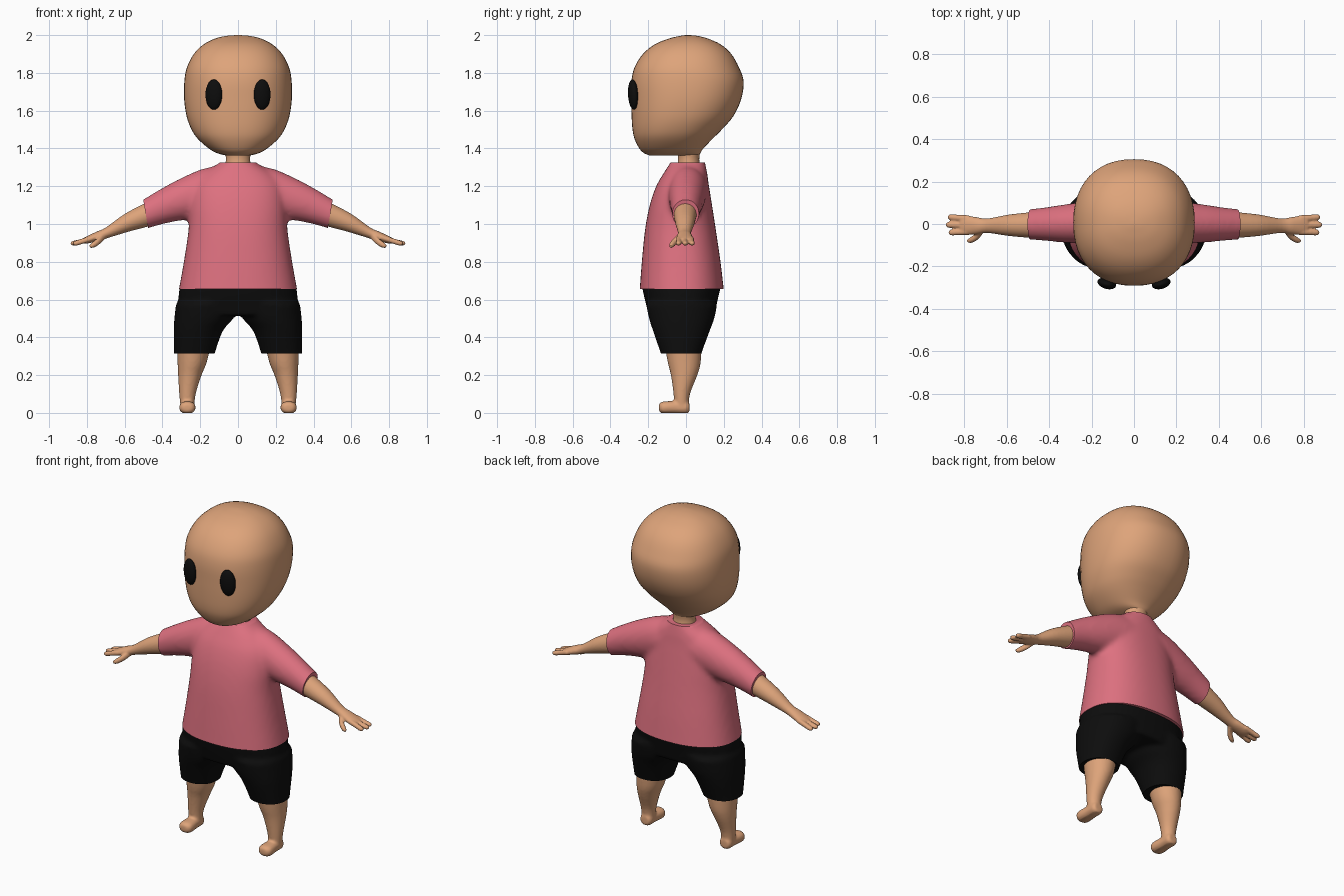
import bpy, bmesh, math
from mathutils import Vector

X, Y, Z = Vector((1, 0, 0)), Vector((0, 1, 0)), Vector((0, 0, 1))


def material(name, rgb):
    m = bpy.data.materials.new(name)
    m.diffuse_color = (*rgb, 1)
    return m


SKIN = material("warm skin", (0.73, 0.37, 0.195))
PINK = material("pink cloth", (0.73, 0.165, 0.215))
BLACK = material("black", (0.004, 0.004, 0.004))


def spline(rows, steps):
    """Catmull-Rom resampling of the ring table."""
    pts = [rows[0]] + list(rows) + [rows[-1]]
    out = []
    for i in range(1, len(pts) - 2):
        for s in range(steps):
            t = s / steps
            out.append([0.5 * (2 * b + (c - a) * t + (2 * a - 5 * b + 4 * c - d) * t * t
                        + (3 * b - a - 3 * c + d) * t ** 3)
                        for a, b, c, d in zip(*pts[i - 1:i + 3])])
    return out + [list(rows[-1])]


def loft(bm, rows, u=X, v=Y, p=2.0, n=40, steps=4):
    """Skin superellipse rings given as (x, y, z, radius_u, radius_v)."""
    rings = []
    for x, y, z, ru, rv in spline(rows, steps):
        ring = []
        for k in range(n):
            a = 2 * math.pi * k / n
            c, s = math.cos(a), math.sin(a)
            c = math.copysign(abs(c) ** (2 / p), c)
            s = math.copysign(abs(s) ** (2 / p), s)
            ring.append(bm.verts.new(Vector((x, y, z)) + u * (c * ru) + v * (s * rv)))
        rings.append(ring)
    for r0, r1 in zip(rings, rings[1:]):
        for k in range(n):
            bm.faces.new((r0[k], r0[(k + 1) % n], r1[(k + 1) % n], r1[k]))
    bm.faces.new(rings[0])
    bm.faces.new(rings[-1])


def upright(rows, cx=0):
    """(z, half width, front y, back y) -> ring rows."""
    return [(cx, (f + b) / 2, z, w, (b - f) / 2) for z, w, f, b in rows]


def finish(bm, name, mat, angle=50):
    bmesh.ops.recalc_face_normals(bm, faces=bm.faces)
    me = bpy.data.meshes.new(name)
    bm.to_mesh(me)
    bm.free()
    me.materials.append(mat)
    ob = bpy.data.objects.new(name, me)
    bpy.context.collection.objects.link(ob)
    bpy.ops.object.select_all(action='DESELECT')
    ob.select_set(True)
    bpy.context.view_layer.objects.active = ob
    bpy.ops.object.shade_smooth_by_angle(angle=math.radians(angle))
    return ob


def blend(bm, name, mat, voxel, smooth, cuts=()):
    """Fuse overlapping lofts, smooth the joins, trim with planes."""
    ob = finish(bm, name, mat)
    r = ob.modifiers.new("fuse", 'REMESH')
    r.mode, r.voxel_size = 'VOXEL', voxel
    s = ob.modifiers.new("soften", 'SMOOTH')
    s.factor, s.iterations = 0.5, smooth
    dg = bpy.context.evaluated_depsgraph_get()
    out = bmesh.new()
    out.from_mesh(ob.evaluated_get(dg).to_mesh())
    bpy.data.objects.remove(ob)
    for co, no in cuts:
        bmesh.ops.bisect_plane(out, geom=out.verts[:] + out.edges[:] + out.faces[:],
                               plane_co=co, plane_no=no, clear_outer=True)
        bmesh.ops.holes_fill(out, edges=[e for e in out.edges if e.is_boundary], sides=0)
    for f in out.faces:
        f.material_index = 0
    return finish(out, name, mat)


# head
bm = bmesh.new()
loft(bm, upright([
    (1.362, 0.06, -0.19, 0.07), (1.375, 0.11, -0.222, 0.076), (1.40, 0.155, -0.247, 0.092),
    (1.45, 0.212, -0.272, 0.14), (1.50, 0.246, -0.283, 0.19), (1.57, 0.272, -0.288, 0.25),
    (1.66, 0.285, -0.29, 0.292), (1.755, 0.284, -0.289, 0.305), (1.83, 0.27, -0.272, 0.28),
    (1.90, 0.234, -0.228, 0.24), (1.95, 0.183, -0.167, 0.185), (1.982, 0.12, -0.09, 0.115),
    (1.996, 0.06, -0.03, 0.06), (2.0, 0.008, 0.0, 0.016)]), p=2.25, n=48)
finish(bm, "head", SKIN, 80)

# neck
bm = bmesh.new()
loft(bm, upright([(1.28, 0.075, -0.055, 0.085), (1.34, 0.064, -0.042, 0.07),
                  (1.40, 0.072, -0.05, 0.08)]))
finish(bm, "neck", SKIN)

# eyes
for side, label in ((-1, "right"), (1, "left")):
    bm = bmesh.new()
    bmesh.ops.create_uvsphere(bm, u_segments=32, v_segments=20, radius=1)
    for v in bm.verts:
        x, y, z = v.co
        v.co = (side * 0.128 + 0.044 * x, -0.28 + 0.026 * y + side * 0.008 * x - 0.004 * z,
                1.685 + 0.08 * z)
    finish(bm, label + "_eye", BLACK, 80)

# shirt: torso and two sleeves
bm = bmesh.new()
loft(bm, upright([
    (0.60, 0.322, -0.25, 0.207), (0.655, 0.313, -0.245, 0.20), (0.80, 0.287, -0.234, 0.183),
    (0.97, 0.262, -0.217, 0.158), (1.10, 0.255, -0.192, 0.138), (1.20, 0.235, -0.158, 0.122),
    (1.27, 0.18, -0.118, 0.112), (1.33, 0.09, -0.08, 0.10), (1.37, 0.07, -0.06, 0.09)]), p=2.3, n=48)
for s in (-1, 1):
    loft(bm, [(0.0, 0.01, 1.19, 0.11, 0.135), (s * 0.15, 0.008, 1.17, 0.105, 0.128),
              (s * 0.30, 0.003, 1.125, 0.093, 0.107), (s * 0.40, 0, 1.09, 0.081, 0.089),
              (s * 0.50, -0.002, 1.047, 0.071, 0.074), (s * 0.58, -0.003, 1.012, 0.066, 0.065)],
         u=Y, v=Vector((s * 0.33, 0, 0.944)))
blend(bm, "shirt", PINK, 0.014, 9, [
    ((0, 0, 0.655), -Z), ((0, 0, 1.325), Z),
    ((0.5, 0, 1.12), Vector((0.985, 0, -0.17))), ((-0.5, 0, 1.12), Vector((-0.985, 0, -0.17)))])

# shorts: hips and two trouser legs
bm = bmesh.new()
loft(bm, upright([(0.515, 0.30, -0.195, 0.15), (0.60, 0.315, -0.218, 0.168),
                  (0.655, 0.31, -0.23, 0.181), (0.72, 0.30, -0.24, 0.19)]), p=2.4, n=48)
for s in (-1, 1):
    loft(bm, [(s * (i + o) / 2, (f + b) / 2, z, (o - i) / 2, (b - f) / 2) for z, i, o, f, b in (
        (0.25, 0.14, 0.34, -0.115, 0.065), (0.315, 0.123, 0.34, -0.134, 0.082),
        (0.435, 0.08, 0.34, -0.175, 0.126), (0.50, 0.025, 0.337, -0.196, 0.15),
        (0.58, 0.0, 0.328, -0.212, 0.166))], p=2.2)
blend(bm, "shorts", BLACK, 0.013, 6, [((0, 0, 0.315), -Z), ((0, 0, 0.67), Z)])

for s, label in ((-1, "right"), (1, "left")):
    # leg with foot
    bm = bmesh.new()
    loft(bm, [(s * (i + o) / 2, (f + b) / 2, z, (o - i) / 2, (b - f) / 2) for z, i, o, f, b in (
        (0.02, 0.232, 0.304, -0.06, 0.013), (0.10, 0.224, 0.311, -0.066, 0.021),
        (0.20, 0.193, 0.317, -0.08, 0.06), (0.27, 0.165, 0.32, -0.097, 0.078),
        (0.40, 0.135, 0.325, -0.12, 0.085))])
    loft(bm, [(s * 0.268, y, z, w, h) for y, z, w, h in (
        (0.018, 0.03, 0.022, 0.022), (0.005, 0.03, 0.036, 0.034), (-0.05, 0.03, 0.038, 0.034),
        (-0.095, 0.029, 0.043, 0.033), (-0.125, 0.028, 0.041, 0.031),
        (-0.143, 0.028, 0.024, 0.02))], u=X, v=Z, p=2.3)
    blend(bm, label + "_leg", SKIN, 0.008, 3, [((0, 0, 0), -Z), ((0, 0, 0.36), Z)])

    # arm, palm, three fingers and thumb
    bm = bmesh.new()
    tilt = Vector((s * 0.36, 0, 0.933))
    loft(bm, [(s * x, y, z, ry, rz) for x, y, z, ry, rz in (
        (0.42, -0.004, 1.075, 0.064, 0.064), (0.49, -0.005, 1.045, 0.06, 0.06),
        (0.59, -0.006, 1.005, 0.05, 0.047), (0.69, -0.008, 0.955, 0.034, 0.028),
        (0.74, -0.008, 0.936, 0.04, 0.025), (0.79, -0.006, 0.918, 0.046, 0.02),
        (0.815, -0.005, 0.91, 0.043, 0.015))], u=Y, v=tilt)
    for y0, y1, tip in ((-0.036, -0.04, 0.873), (-0.005, -0.004, 0.885), (0.026, 0.032, 0.876)):
        loft(bm, [(s * 0.78, y0, 0.922, 0.016, 0.015), (s * 0.83, (y0 + y1) / 2, 0.907, 0.015, 0.014),
                  (s * (tip - 0.012), y1, 0.897, 0.014, 0.013), (s * tip, y1, 0.895, 0.007, 0.006)],
             u=Y, v=tilt, n=16)
    loft(bm, [(s * 0.71, -0.022, 0.938, 0.018, 0.018), (s * 0.735, -0.055, 0.912, 0.017, 0.017),
              (s * 0.765, -0.074, 0.89, 0.015, 0.015), (s * 0.785, -0.08, 0.88, 0.007, 0.007)],
         u=Y, v=tilt, n=16)
    blend(bm, label + "_arm", SKIN, 0.0055, 2)
